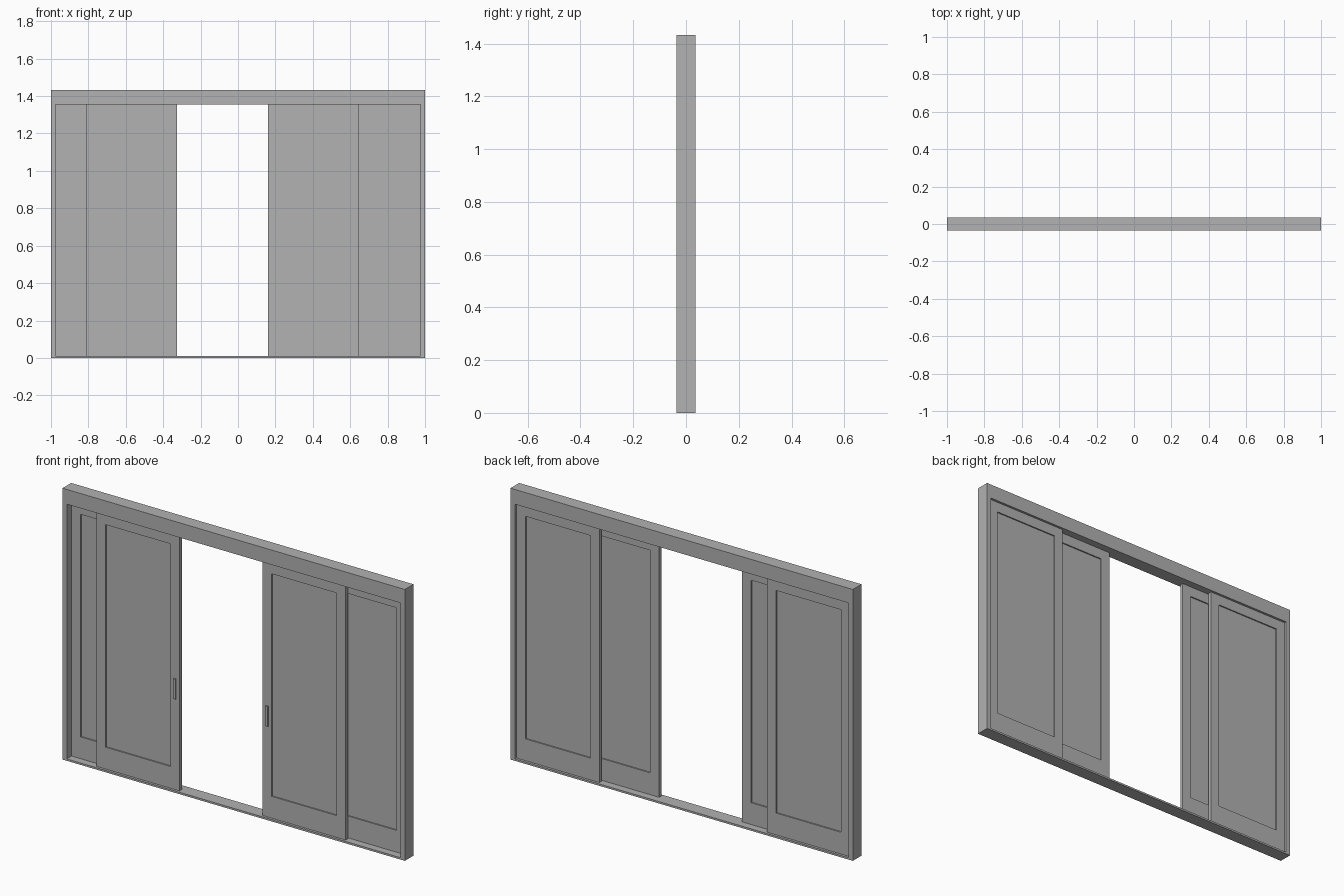
import bpy
import bmesh

if "Cube" in bpy.data.objects:
    bpy.data.objects.remove(bpy.data.objects["Cube"], do_unlink=True)

grey = bpy.data.materials.new("plain_grey")
grey.use_nodes = True
colour = (0.445, 0.445, 0.445, 1)
grey.diffuse_color = colour
grey.node_tree.nodes["Principled BSDF"].inputs["Base Color"].default_value = colour

HALF_DEPTH = 0.036
JAMB = 0.975      # inner face of the side jambs
SILL = 0.01       # top of the sill
HEAD = 1.355      # underside of the header
TOP = 1.433


def finish(name, bm):
    bmesh.ops.recalc_face_normals(bm, faces=bm.faces)
    mesh = bpy.data.meshes.new(name)
    bm.to_mesh(mesh)
    bm.free()
    mesh.materials.append(grey)
    obj = bpy.data.objects.new(name, mesh)
    bpy.context.scene.collection.objects.link(obj)
    return obj


def prism(name, outline, y0, y1):
    """Extrude an x-z outline from y0 to y1."""
    bm = bmesh.new()
    face = bm.faces.new([bm.verts.new((x, y0, z)) for x, z in outline])
    out = bmesh.ops.extrude_face_region(bm, geom=[face])
    verts = [v for v in out["geom"] if isinstance(v, bmesh.types.BMVert)]
    bmesh.ops.translate(bm, vec=(0, y1 - y0, 0), verts=verts)
    return finish(name, bm)


def rect(x0, x1, z0, z1):
    return [(x0, z0), (x1, z0), (x1, z1), (x0, z1)]


def door(name, x0, x1, y0, y1):
    """Door leaf with a recessed panel on both sides."""
    bm = bmesh.new()
    outer = rect(x0, x1, SILL, HEAD)
    inner = rect(x0 + 0.053, x1 - 0.053, 0.125, 1.3)
    recess = 0.007
    rings = [(inner, y0 + recess), (inner, y0), (outer, y0),
             (outer, y1), (inner, y1), (inner, y1 - recess)]
    loops = [[bm.verts.new((x, y, z)) for x, z in pts] for pts, y in rings]
    for a, b in zip(loops, loops[1:]):
        for i in range(4):
            j = (i + 1) % 4
            bm.faces.new((a[i], a[j], b[j], b[i]))
    bm.faces.new(loops[0])
    bm.faces.new(loops[-1])
    return finish(name, bm)


# Surround: jambs and header in one piece, sill between the jambs
prism("door_frame",
      [(-1, 0), (-JAMB, 0), (-JAMB, HEAD), (JAMB, HEAD),
       (JAMB, 0), (1, 0), (1, TOP), (-1, TOP)],
      -HALF_DEPTH, HALF_DEPTH)
prism("sill", rect(-JAMB, JAMB, 0, SILL), -HALF_DEPTH, HALF_DEPTH)

# Fixed leaves on the rear track, sliding leaves on the front track
WIDTH = 0.485
door("right_fixed_door", -JAMB, -JAMB + WIDTH, 0.004, 0.023)
door("left_fixed_door", JAMB - WIDTH, JAMB, 0.004, 0.023)
door("right_sliding_door", -0.81, -0.81 + WIDTH, -0.023, -0.004)
door("left_sliding_door", 0.16, 0.16 + WIDTH, -0.023, -0.004)

# Pull handles on the meeting stiles
for name, x in (("right_handle", -0.352), ("left_handle", 0.187)):
    prism(name, rect(x - 0.007, x + 0.007, 0.49, 0.597), -0.03, -0.022)
